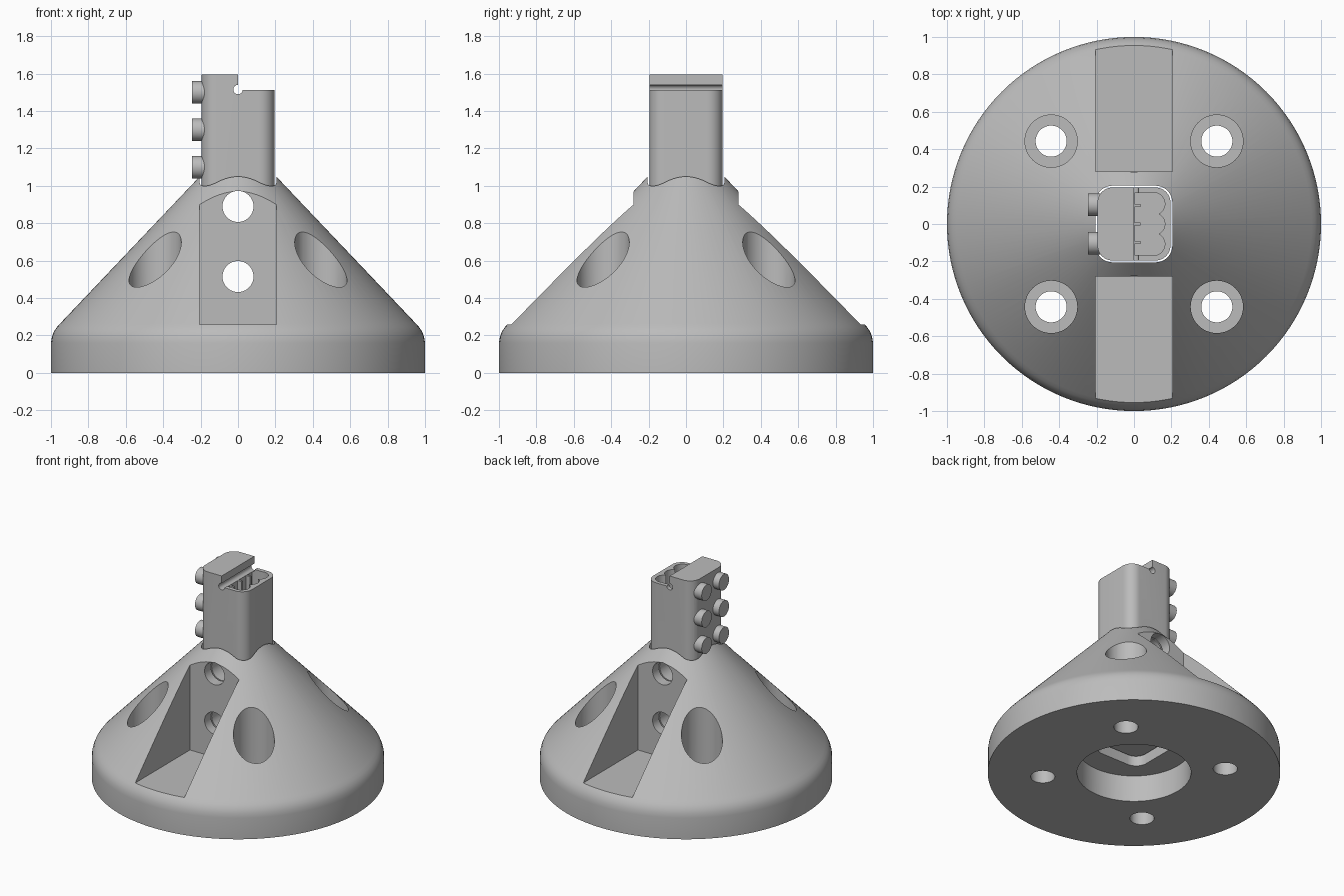
import bpy
import bmesh
from math import radians, sin, cos, tau
from mathutils import Matrix

cube = bpy.data.objects.get("Cube")
if cube:
    bpy.data.objects.remove(cube, do_unlink=True)

grey = bpy.data.materials.new("plain grey")
grey.use_nodes = True
grey.diffuse_color = (0.5, 0.5, 0.5, 1)
grey.node_tree.nodes["Principled BSDF"].inputs["Base Color"].default_value = (0.5, 0.5, 0.5, 1)


def finish(name, bm):
    bmesh.ops.recalc_face_normals(bm, faces=bm.faces)
    mesh = bpy.data.meshes.new(name)
    bm.to_mesh(mesh)
    bm.free()
    mesh.materials.append(grey)
    obj = bpy.data.objects.new(name, mesh)
    bpy.context.collection.objects.link(obj)
    return obj


def box(name, low, high):
    bm = bmesh.new()
    bmesh.ops.create_cube(bm, size=1)
    for v in bm.verts:
        v.co = [a + (b - a) * (c + 0.5) for a, b, c in zip(low, high, v.co)]
    return finish(name, bm)


def cylinder(name, centre, radius, length, axis="Z", sides=48):
    bm = bmesh.new()
    turn = {"X": Matrix.Rotation(radians(90), 4, "Y"),
            "Y": Matrix.Rotation(radians(90), 4, "X"),
            "Z": Matrix.Identity(4)}[axis]
    bmesh.ops.create_cone(bm, cap_ends=True, segments=sides, radius1=radius,
                          radius2=radius, depth=length,
                          matrix=Matrix.Translation(centre) @ turn)
    return finish(name, bm)


def rounded_block(name, half, corner, bottom, top, steps=10):
    # square prism with rounded upright corners
    bm = bmesh.new()
    ring = []
    for q, (sx, sy) in enumerate(((1, 1), (-1, 1), (-1, -1), (1, -1))):
        for i in range(steps + 1):
            a = tau / 4 * (q + i / steps)
            ring.append(bm.verts.new((sx * (half - corner) + corner * cos(a),
                                      sy * (half - corner) + corner * sin(a), bottom)))
    face = bm.faces.new(ring)
    new = bmesh.ops.extrude_face_region(bm, geom=[face])["geom"]
    verts = [g for g in new if isinstance(g, bmesh.types.BMVert)]
    bmesh.ops.translate(bm, verts=verts, vec=(0, 0, top - bottom))
    return finish(name, bm)


def lathe(name, profile, sides=128):
    bm = bmesh.new()
    verts = [bm.verts.new((r, 0, z)) for r, z in profile]
    edges = [bm.edges.new(pair) for pair in zip(verts, verts[1:])]
    bmesh.ops.spin(bm, geom=verts + edges, cent=(0, 0, 0), axis=(0, 0, 1),
                   angle=tau, steps=sides, use_duplicate=False)
    bmesh.ops.remove_doubles(bm, verts=bm.verts, dist=0.0001)
    return finish(name, bm)


def combine(target, cutters, operation="DIFFERENCE"):
    bpy.context.view_layer.objects.active = target
    for cutter in cutters:
        mod = target.modifiers.new("cut", "BOOLEAN")
        mod.operation = operation
        mod.solver = "EXACT"
        mod.object = cutter
        bpy.ops.object.modifier_apply(modifier=mod.name)
        bpy.data.objects.remove(cutter, do_unlink=True)


def smooth(obj):
    bpy.ops.object.select_all(action="DESELECT")
    obj.select_set(True)
    bpy.context.view_layer.objects.active = obj
    bpy.ops.object.shade_smooth_by_angle(angle=radians(25))


def bolt_holes():
    return [cylinder("bolt_hole", (0, 0, z), 0.083, 3, "Y") for z in (0.515, 0.89)]


# conical base with a rounded shoulder
base = lathe("conical_base", [(0, 0), (1, 0), (1, 0.16), (0.995, 0.193), (0.984, 0.222),
                              (0.968, 0.245), (0.95, 0.265), (0.2, 1.055),
                              (0.15, 1.108), (0, 1.108)])
cuts = [rounded_block("bore", 0.205, 0.09, -0.1, 1.3),
        cylinder("recess", (0, 0, 0), 0.39, 0.4, sides=96)]

# front and back pockets
for side in (-1, 1):
    y1, y2 = sorted((side * 0.28, side * 1.2))
    cuts.append(box("pocket", (-0.205, y1, 0.26), (0.205, y2, 1.3)))

# counterbored mounting holes
for x in (-0.443, 0.443):
    for y in (-0.443, 0.443):
        cuts.append(cylinder("screw_hole", (x, y, 0), 0.083, 1))
        cuts.append(cylinder("counterbore", (x, y, 0.7), 0.14, 1))
combine(base, cuts + bolt_holes())
smooth(base)

# square post with a stepped top
post = rounded_block("post", 0.195, 0.08, 0.27, 1.595)
cuts = [box("step", (0, -0.5, 1.513), (0.5, 0.5, 2)),
        cylinder("groove", (0, 0, 1.515), 0.025, 1, "Y", 32),
        box("cavity", (0.003, -0.165, 1.03), (0.12, 0.165, 1.7))]
cuts += [cylinder("lobe", (0.105, y, 1.38), 0.06, 0.7) for y in (-0.108, 0, 0.108)]
combine(post, cuts + bolt_holes())

# round studs on the right side of the post
studs = [cylinder("stud", (-0.205, y, z), 0.06, 0.08, "X")
         for y in (-0.103, 0.103) for z in (1.1, 1.3, 1.5)]
combine(post, studs, "UNION")
smooth(post)

# small ribs inside the post cavity
for name, y in (("front_rib", -0.1), ("middle_rib", 0), ("back_rib", 0.1)):
    box(name, (-0.01, y - 0.008, 1.02), (0.036, y + 0.008, 1.49))
